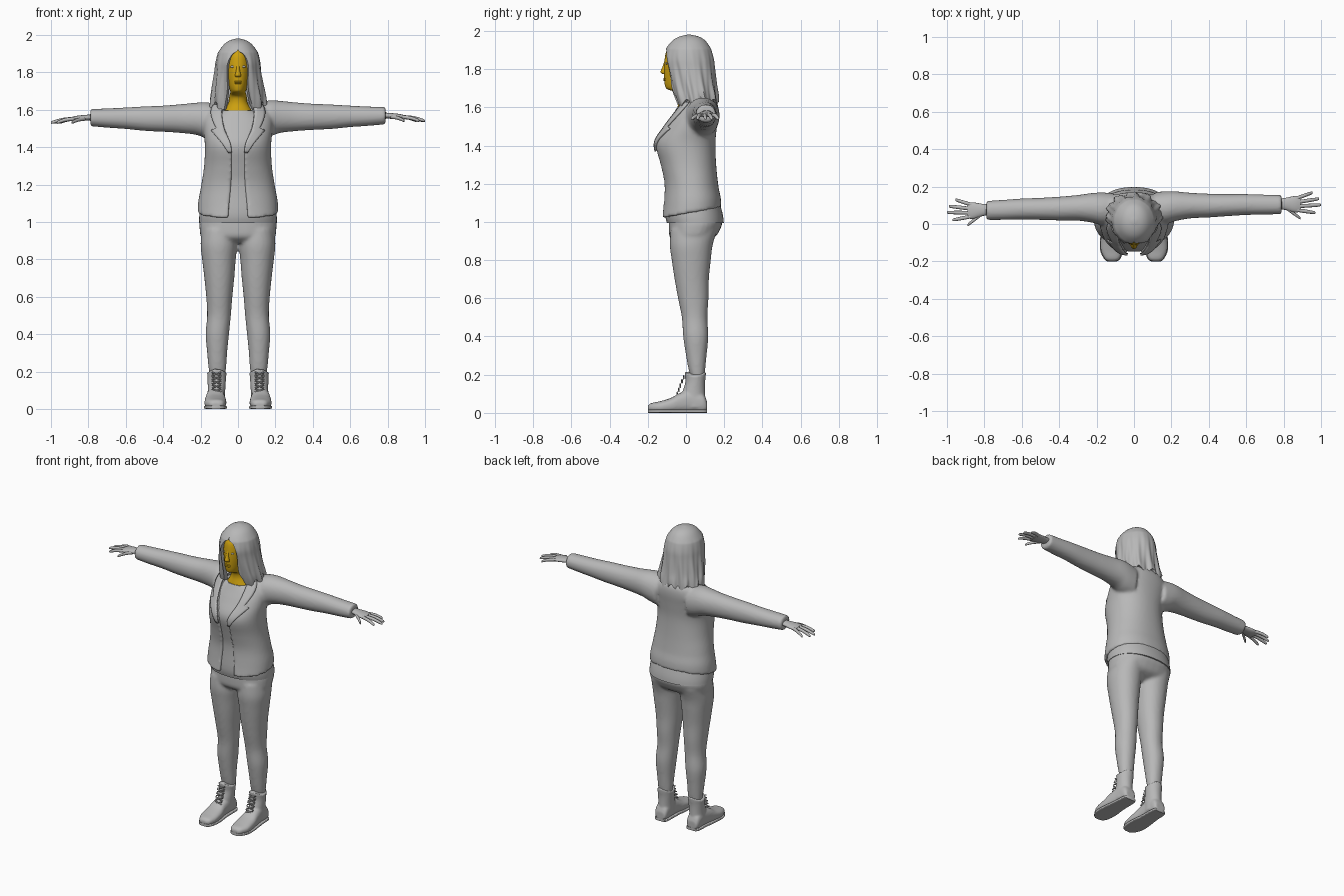
import bpy, bmesh, math
from mathutils import Vector, Matrix

cube = bpy.data.objects.get("Cube")
if cube:
    bpy.data.objects.remove(cube, do_unlink=True)


def material(name, colour):
    mat = bpy.data.materials.new(name)
    mat.use_nodes = True
    mat.diffuse_color = colour
    mat.node_tree.nodes["Principled BSDF"].inputs["Base Color"].default_value = colour
    return mat


GREY = material("plain grey", (.48, .48, .48, 1))
YELLOW = material("ochre skin", (.62, .36, .005, 1))
PLACE = {"X": lambda a, u, v: (a, u, v),
         "Y": lambda a, u, v: (u, a, v),
         "Z": lambda a, u, v: (u, v, a)}


def spline(keys, steps):
    """Smooth in-between sections through the key sections."""
    padded = [keys[0], *keys, keys[-1]]
    out = []
    for a, b, c, d in zip(padded, padded[1:], padded[2:], padded[3:]):
        for s in range(steps):
            t = s / steps
            out.append(tuple(q + .5 * t * (r - p + t * (2 * p - 5 * q + 4 * r - w
                             + t * (3 * (q - r) + w - p)))
                             for p, q, r, w in zip(a, b, c, d)))
    return out + [keys[-1]]


def on_section(key, t, power, inset=0):
    """Point at angle t on a rounded section, angle zero facing the front."""
    _, u0, u1, v0, v1 = key[:5]
    bend = lambda w: math.copysign(abs(w) ** (2 / power), w)
    ru = max(abs(u1 - u0) / 2 - inset, .001)
    rv = max(abs(v1 - v0) / 2 - inset, .001)
    return (u0 + u1) / 2 + ru * bend(math.sin(t)), (v0 + v1) / 2 - rv * bend(math.cos(t))


def loft(bm, keys, axis="Z", steps=4, n=32, wall=0, power=2, warp=None):
    """Skin over sections (position, u low, u high, v low, v high, front gap)."""
    rings = []
    for key in spline(keys, steps):
        if wall:
            gap = max(key[5], 0)
            turns = [gap + (math.tau - 2 * gap) * j / (n - 1) for j in range(n)]
            loop = [(t, 0) for t in turns] + [(t, wall) for t in reversed(turns)]
        else:
            loop = [(math.tau * j / n, 0) for j in range(n)]
        ring = []
        for t, inset in loop:
            p = Vector(PLACE[axis](key[0], *on_section(key, t, power, inset)))
            ring.append(bm.verts.new(warp(p, t) if warp else p))
        rings.append(ring)
    m = len(rings[0])
    for low, high in zip(rings, rings[1:]):
        for j in range(m):
            k = (j + 1) % m
            bm.faces.new((low[j], low[k], high[k], high[j]))
    for ring in (rings[0], rings[-1]):
        if wall:
            for j in range(n - 1):
                bm.faces.new((ring[j], ring[j + 1], ring[m - 2 - j], ring[m - 1 - j]))
        else:
            bm.faces.new(ring)


def ball(bm, centre, size):
    bmesh.ops.create_uvsphere(bm, u_segments=16, v_segments=10, radius=1,
                              matrix=Matrix.Translation(centre) @ Matrix.Diagonal((*size, 1)))


def rod(bm, p, q, r):
    p, q = Vector(p), Vector(q)
    turn = (q - p).to_track_quat("Z", "Y").to_matrix().to_4x4()
    bmesh.ops.create_cone(bm, cap_ends=True, segments=8, radius1=r, radius2=r,
                          depth=(q - p).length, matrix=Matrix.Translation((p + q) / 2) @ turn)


def finish(bm, name, mat, voxel=0, sheet=0):
    bmesh.ops.recalc_face_normals(bm, faces=bm.faces[:])
    mesh = bpy.data.meshes.new(name)
    bm.to_mesh(mesh)
    bm.free()
    mesh.materials.append(mat)
    obj = bpy.data.objects.new(name, mesh)
    bpy.context.scene.collection.objects.link(obj)
    bpy.ops.object.select_all(action="DESELECT")
    obj.select_set(True)
    bpy.context.view_layer.objects.active = obj
    bpy.ops.object.shade_smooth_by_angle(angle=math.radians(50))
    if voxel:
        blend = obj.modifiers.new("blend", "REMESH")
        blend.mode, blend.voxel_size, blend.use_smooth_shade = "VOXEL", voxel, True
        soften = obj.modifiers.new("soften", "SMOOTH")
        soften.factor, soften.iterations = .5, 5
    if sheet:
        thick = obj.modifiers.new("thickness", "SOLIDIFY")
        thick.thickness, thick.offset = sheet, 0
    return obj


def flip(keys, s):
    return [(k[0], s * k[1], s * k[2], *k[3:]) for k in keys]


def flip_y(keys, s):
    return [(k[0], *sorted((s * k[1], s * k[2])), *k[3:]) for k in keys]


def arm_side(keys, s):
    # the right arm sits slightly further forward and lower
    d, drop = (.04, .01) if s < 0 else (0, 0)
    return [(s * x, a - d * x, b - d * x, c - drop, e - drop) for x, a, b, c, e in keys]


# Trousers
leg = [(.17, .07, .15, .03, .095), (.22, .063, .158, .015, .1), (.3, .058, .165, 0, .108),
       (.4, .048, .173, -.015, .117), (.5, .038, .165, -.022, .112), (.6, .03, .17, -.042, .118),
       (.7, .02, .18, -.06, .12), (.8, .012, .192, -.075, .13), (.88, .004, .2, -.085, .14),
       (.96, .01, .195, -.08, .165)]
pelvis = [(.89, -.13, .13, -.05, .08), (.92, -.195, .195, -.085, .15), (.96, -.205, .205, -.09, .178),
          (1, -.205, .205, -.09, .19), (1.06, -.19, .19, -.09, .17)]
bm = bmesh.new()
loft(bm, pelvis, power=2.3)
for s in (1, -1):
    loft(bm, flip(leg, s), power=2.1)
finish(bm, "trousers", GREY, voxel=.01)

# Boots with soles and laces
shaft = [(.03, .07, .165, -.02, .105), (.1, .068, .162, -.02, .1), (.16, .064, .163, -.004, .1),
         (.205, .06, .166, -.008, .106)]
foot = [(-.2, .095, .14, .012, .035), (-.185, .075, .158, .005, .05), (-.14, .063, .178, 0, .06),
        (-.08, .063, .178, 0, .078), (-.03, .07, .172, 0, .105), (.03, .072, .165, 0, .12),
        (.09, .074, .162, 0, .1), (.11, .085, .15, .01, .06)]
sole = [(y, a - .003, b + .003, 0, .018) for y, a, b, _, _ in foot]
for s, side in ((1, "left"), (-1, "right")):
    bm = bmesh.new()
    loft(bm, flip(shaft, s), warp=lambda p, t: p + Vector((0, 0, .012 * math.cos(2 * t) * (p.z > .19))))
    loft(bm, flip_y(foot, s), axis="Y", power=2.5)
    finish(bm, side + "_boot", GREY, voxel=.006)
    bm = bmesh.new()
    loft(bm, flip_y(sole, s), axis="Y", power=5)
    finish(bm, side + "_sole", GREY)
    bm = bmesh.new()
    for i in range(5):
        z, y = .09 + .022 * i, -.045 + .008 * i
        for a, b in ((.09, .14), (.14, .09)):
            rod(bm, (s * a, y, z), (s * b, y, z + .018), .004)
    finish(bm, side + "_laces", GREY)

# Shirt
shirt = [(.995, -.208, .208, -.1, .198), (1.05, -.205, .205, -.11, .19), (1.2, -.18, .18, -.105, .15),
         (1.3, -.165, .165, -.125, .14), (1.41, -.16, .16, -.148, .135), (1.5, -.17, .17, -.105, .14),
         (1.56, -.15, .15, -.07, .14), (1.595, -.1, .1, -.05, .13)]
bm = bmesh.new()
loft(bm, shirt, power=2.2, n=48)
finish(bm, "shirt", GREY)

# Open jacket blended with its sleeves
jacket = [(1.02, -.216, .216, -.13, .185, .22), (1.1, -.212, .212, -.12, .182, .2),
          (1.2, -.196, .196, -.116, .168, .17), (1.3, -.181, .181, -.136, .158, .17),
          (1.41, -.177, .177, -.162, .154, .2), (1.5, -.186, .186, -.116, .162, .38),
          (1.57, -.185, .185, -.065, .17, .45), (1.62, -.15, .15, -.03, .165, .55),
          (1.655, -.09, .09, 0, .14, .7)]
sleeve = [(.11, 0, .17, 1.44, 1.64), (.17, 0, .175, 1.455, 1.65), (.22, .015, .175, 1.475, 1.648),
          (.3, .03, .167, 1.485, 1.64), (.4, .035, .162, 1.492, 1.632), (.5, .042, .16, 1.497, 1.628),
          (.6, .048, .16, 1.507, 1.622), (.7, .05, .157, 1.514, 1.617), (.79, .053, .155, 1.522, 1.614)]


def raise_hem(p, t):
    low = max(0, 1 - (p.z - 1.02) / .15)
    return p + Vector((0, 0, .055 * low * (1 - math.cos(t)) / 2))


bm = bmesh.new()
loft(bm, jacket, wall=.024, n=56, power=2.2, warp=raise_hem)
for s in (1, -1):
    loft(bm, arm_side(sleeve, s), axis="X", power=2.1)
finish(bm, "jacket", GREY, voxel=.009)

# Notched lapels following the jacket front
for s, side in ((1, "left"), (-1, "right")):
    bm = bmesh.new()
    rows = []
    for key in spline(jacket, 8):
        z = key[0]
        if 1.36 < z < 1.63:
            width = (z - 1.34) * 3.2 if z < 1.5 else .25 + (z - 1.5) * 2
            row = []
            for j in range(5):
                x, y = on_section(key, key[5] - .02 + width * j / 4, 2.2, -.005)
                row.append(bm.verts.new((s * x, y, z)))
            rows.append(row)
    for low, high in zip(rows, rows[1:]):
        for j in range(4):
            bm.faces.new((low[j], low[j + 1], high[j + 1], high[j]))
    finish(bm, side + "_lapel", GREY, sheet=.009)

# Hands with spread fingers
palm = [(.77, .08, .135, 1.555, 1.585), (.81, .075, .14, 1.552, 1.583), (.86, .062, .15, 1.548, 1.578),
        (.89, .066, .148, 1.549, 1.571)]
fingers = [(.87, .138, .955, .168), (.875, .117, .99, .135), (.875, .095, 1, .102),
           (.87, .075, .97, .06), (.815, .085, .89, .03)]
for s, side in ((1, "left"), (-1, "right")):
    bm = bmesh.new()
    loft(bm, arm_side(palm, s), axis="X", n=20)
    for x0, y0, x1, y1 in fingers:
        keys = []
        for t, r in ((0, .01), (.5, .01), (.92, .008), (1, .003)):
            x, y, z = x0 + (x1 - x0) * t, y0 + (y1 - y0) * t, 1.562 - .022 * t * t
            keys.append((x, y - r, y + r, z - r, z + r))
        loft(bm, arm_side(keys, s), axis="X", n=12)
    finish(bm, side + "_hand", GREY)

# Head and neck, with nose and lips
head = [(1.565, .09, -.055, .06), (1.6, .07, -.045, .06), (1.64, .05, -.035, .06),
        (1.675, .046, -.045, .06), (1.695, .04, -.098, .05), (1.715, .048, -.11, .06),
        (1.75, .058, -.114, .08), (1.8, .066, -.115, .09), (1.85, .068, -.112, .09),
        (1.9, .062, -.1, .09), (1.94, .04, -.06, .06)]
nose = [(1.774, .013, -.122, -.1), (1.785, .016, -.133, -.1), (1.81, .01, -.124, -.1),
        (1.845, .007, -.112, -.1)]
bm = bmesh.new()
for part in (head, nose):
    loft(bm, [(z, -w, w, a, b) for z, w, a, b in part])
for z in (1.742, 1.75):
    ball(bm, (0, -.112, z), (.022, .007, .005))
finish(bm, "head", YELLOW)
bm = bmesh.new()
for s in (1, -1):
    ball(bm, (s * .028, -.102, 1.83), (.013, .006, .006))
finish(bm, "eyes", GREY)

# Shoulder-length wavy hair, open around the face
hair = [(1.62, .148, -.06, .168, .55), (1.66, .146, -.075, .165, .45), (1.72, .136, -.09, .157, .42),
        (1.8, .124, -.106, .15, .48), (1.85, .119, -.115, .146, .47), (1.895, .11, -.108, .135, .3),
        (1.915, .101, -.1, .126, .03), (1.95, .074, -.07, .1, 0), (1.97, .045, -.035, .068, 0),
        (1.98, .01, .006, .026, 0)]


def strands(p, t):
    low = min(max((1.93 - p.z) / .3, 0), 1)
    wave = 1 + .05 * low * math.sin(11 * t + 14 * p.z) + .025 * low * math.sin(23 * t)
    tip = max(0, (1.7 - p.z) / .08) * .022 * math.sin(9 * t + 1)
    return Vector((p.x * wave, .03 + (p.y - .03) * wave, p.z - tip))


bm = bmesh.new()
loft(bm, [(z, -w, w, a, b, g) for z, w, a, b, g in hair], wall=.025, n=96, warp=strands)
finish(bm, "hair", GREY)
